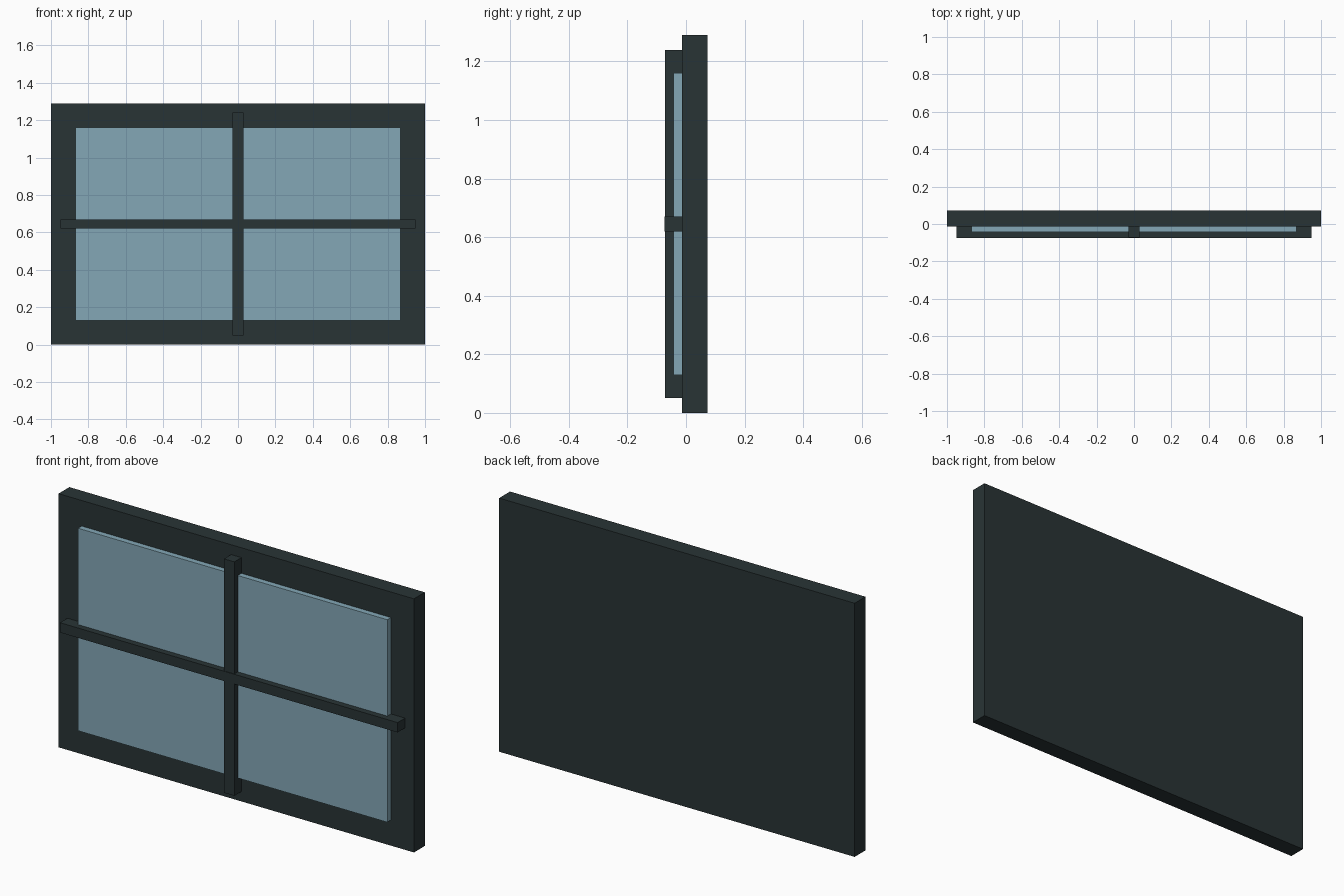
import bpy

if "Cube" in bpy.data.objects:
    bpy.data.objects.remove(bpy.data.objects["Cube"])


def material(name, color):
    m = bpy.data.materials.new(name)
    m.diffuse_color = color
    m.use_nodes = True
    m.node_tree.nodes["Principled BSDF"].inputs["Base Color"].default_value = m.diffuse_color
    return m


def box(name, x, y, z, mat):
    """Box from (min, max) ranges on each axis."""
    bpy.ops.mesh.primitive_cube_add(size=1, location=[sum(r) / 2 for r in (x, y, z)])
    ob = bpy.context.object
    ob.name = name
    ob.scale = [r[1] - r[0] for r in (x, y, z)]
    bpy.ops.object.transform_apply(location=False, rotation=False, scale=True)
    ob.data.materials.append(mat)
    return ob


dark = material("dark_frame", (0.022, 0.034, 0.036, 1))
blue = material("blue_glass", (0.23, 0.39, 0.47, 1))

# Solid backing frame
box("window_frame", (-1, 1), (-0.014, 0.073), (0, 1.29), dark)
# Glass pane standing proud of the frame
box("glass_pane", (-0.87, 0.87), (-0.043, -0.005), (0.13, 1.16), blue)
# Crossing glazing bars
box("vertical_bar", (-0.029, 0.029), (-0.071, -0.005), (0.05, 1.24), dark)
box("horizontal_bar", (-0.95, 0.95), (-0.074, -0.008), (0.62, 0.67), dark)
